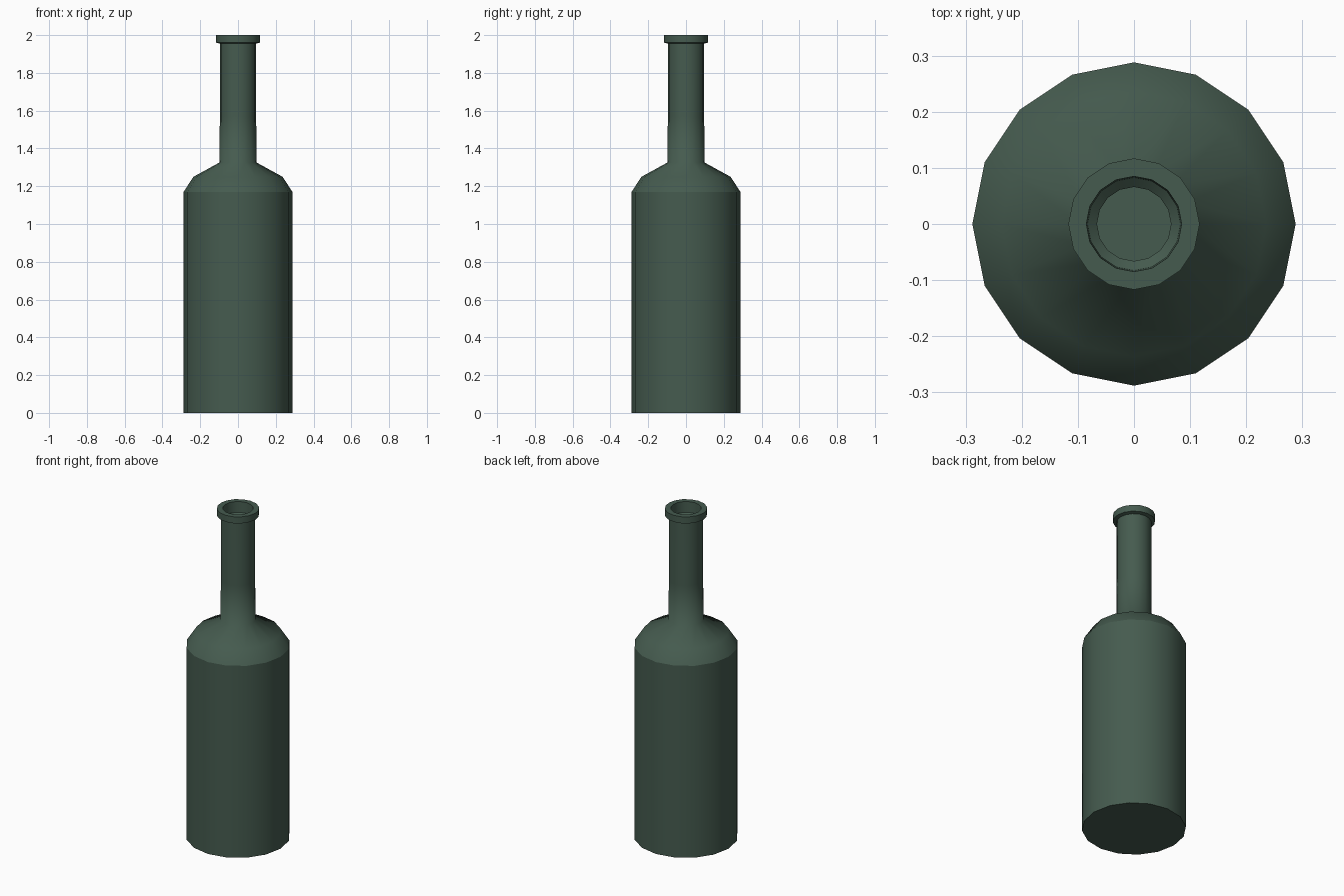
import bpy, bmesh, math

if "Cube" in bpy.data.objects:
    bpy.data.objects.remove(bpy.data.objects["Cube"])

SIDES = 16
glass = bpy.data.materials.new("dark green glass")
glass.diffuse_color = (0.06, 0.105, 0.078, 1)
glass.use_nodes = True
glass.node_tree.nodes["Principled BSDF"].inputs["Base Color"].default_value = glass.diffuse_color

# (radius, height, sharp ring) going up the outside, over the lip and down the inside
profile = [
    (0.288, 0.0, True), (0.288, 1.17, True), (0.236, 1.25, False),
    (0.099, 1.325, False), (0.096, 1.57, False), (0.096, 1.955, True),
    (0.117, 1.96, True), (0.117, 2.0, True),
    (0.085, 2.0, True), (0.083, 1.935, True), (0.066, 1.92, True),
    (0.066, 1.31, False), (0.215, 1.228, False), (0.258, 1.16, True),
    (0.258, 0.03, True),
]

bm = bmesh.new()
rings = []
for r, z, _ in profile:
    rings.append([bm.verts.new((r * math.cos(2 * math.pi * i / SIDES),
                                r * math.sin(2 * math.pi * i / SIDES), z))
                  for i in range(SIDES)])
for a, b in zip(rings, rings[1:]):
    for i in range(SIDES):
        j = (i + 1) % SIDES
        bm.faces.new((a[i], a[j], b[j], b[i]))
# underside and inner floor
bm.faces.new(rings[0][::-1])
bm.faces.new(rings[-1])
for f in bm.faces:
    f.smooth = True
for ring, (_, _, sharp) in zip(rings, profile):
    for i in range(SIDES):
        bm.edges.get((ring[i], ring[(i + 1) % SIDES])).smooth = not sharp

mesh = bpy.data.meshes.new("bottle")
bm.to_mesh(mesh)
bm.free()
mesh.materials.append(glass)
bottle = bpy.data.objects.new("bottle", mesh)
bpy.context.collection.objects.link(bottle)
